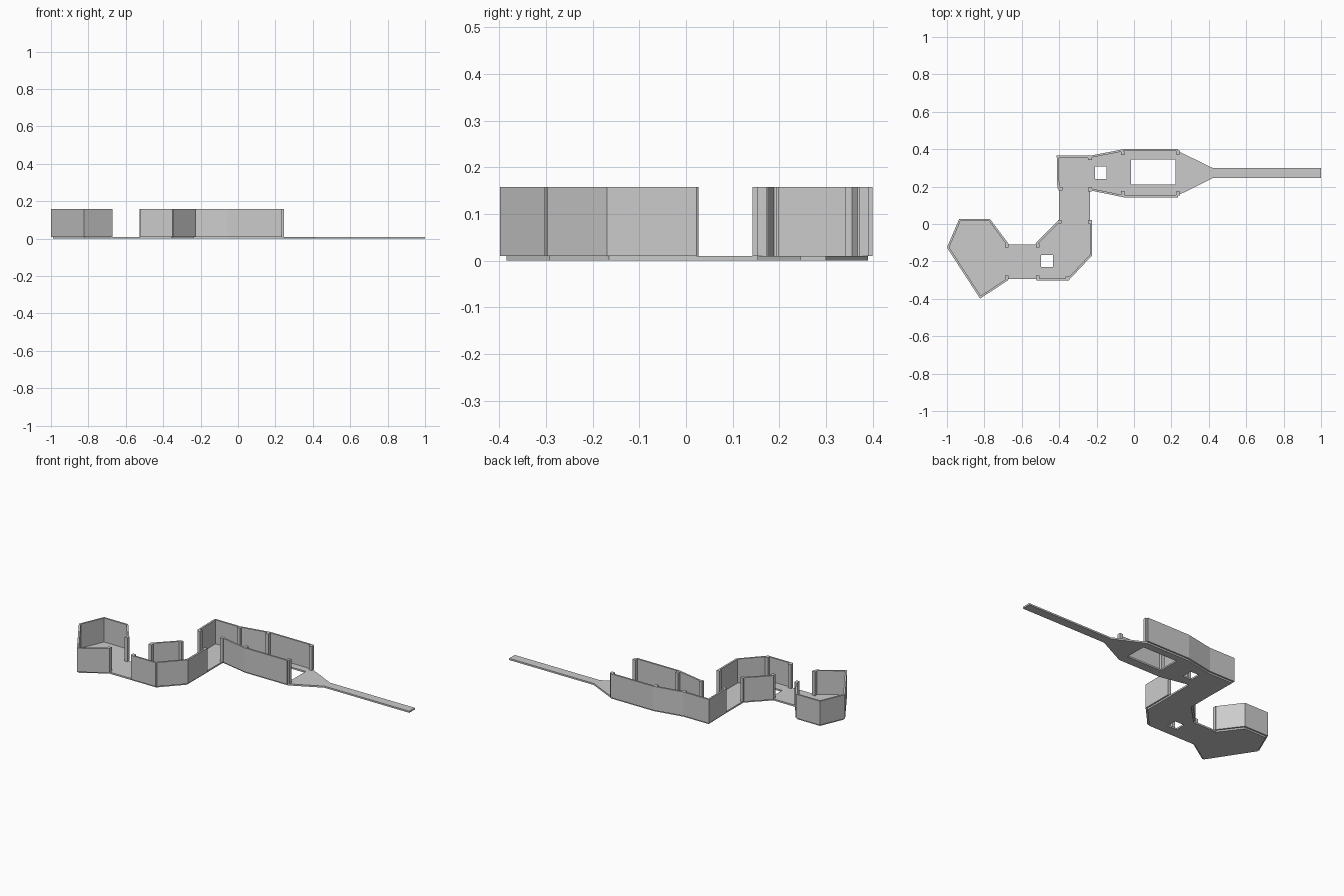
import bpy, bmesh
from mathutils import Vector

if "Cube" in bpy.data.objects:
    bpy.data.objects.remove(bpy.data.objects["Cube"])

FLOOR_T, TOP, WALL_T = 0.01, 0.158, 0.01

# Floor outline, clockwise from the corridor tip
OUT = [(1, .30), (1, .245), (.42, .245), (.235, .153), (-.055, .153), (-.235, .19),
       (-.235, .02), (-.235, -.165), (-.355, -.293), (-.52, -.293), (-.68, -.293),
       (-.82, -.385), (-.989, -.125), (-.928, .017), (-.775, .017), (-.68, -.11),
       (-.52, -.11), (-.40, .01), (-.40, .19), (-.403, .355), (-.235, .355),
       (-.055, .39), (.235, .39), (.42, .30)]


def rect(x0, y0, x1, y1):
    return [(x0, y0), (x1, y0), (x1, y1), (x0, y1)]


def slab(name, loops, z0, z1):
    """Extruded flat shape; loops after the first are holes."""
    cu = bpy.data.curves.new(name + "_curve", 'CURVE')
    cu.dimensions = '2D'
    cu.fill_mode = 'BOTH'
    cu.extrude = (z1 - z0) / 2
    for pts in loops:
        sp = cu.splines.new('POLY')
        sp.points.add(len(pts) - 1)
        for p, (x, y) in zip(sp.points, pts):
            p.co = (x, y, 0, 1)
        sp.use_cyclic_u = True
    tmp = bpy.data.objects.new(name + "_tmp", cu)
    bpy.context.collection.objects.link(tmp)
    dg = bpy.context.evaluated_depsgraph_get()
    me = bpy.data.meshes.new_from_object(tmp.evaluated_get(dg))
    bpy.data.objects.remove(tmp)
    bm = bmesh.new()
    bm.from_mesh(me)
    bmesh.ops.remove_doubles(bm, verts=bm.verts, dist=1e-5)
    bmesh.ops.recalc_face_normals(bm, faces=bm.faces)
    bm.to_mesh(me)
    bm.free()
    me.name = name
    for poly in me.polygons:
        poly.use_smooth = False
    ob = bpy.data.objects.new(name, me)
    ob.location.z = (z0 + z1) / 2
    bpy.context.collection.objects.link(ob)


def wall(name, pts):
    """Thin mitred wall standing just outside a run of floor edges."""
    p = [Vector(q) for q in pts]
    n = []
    for a, b in zip(p, p[1:]):
        d = (b - a).normalized()
        n.append(Vector((-d.y, d.x)))
    outer = []
    for i, q in enumerate(p):
        a, b = n[max(i - 1, 0)], n[min(i, len(n) - 1)]
        outer.append(q + (a + b) * WALL_T / (1 + a.dot(b)))
    inner = []
    for i, q in enumerate(p):
        a, b = n[max(i - 1, 0)], n[min(i, len(n) - 1)]
        inner.append(q - (a + b) * 0.001 / (1 + a.dot(b)))
    slab(name, [[tuple(v) for v in inner + outer[::-1]]], FLOOR_T, TOP)


# Floor with three openings
slab("floor", [OUT, rect(-.015, .21, .222, .345), rect(-.208, .24, -.148, .307),
               rect(-.497, -.23, -.432, -.165)], 0, FLOOR_T)

# Walls along the rooms, leaving the doorways and passages open
for name, i, j in [("front_hall_wall", 3, 5), ("bend_outer_wall", 6, 9),
                   ("end_room_wall", 10, 15), ("bend_inner_wall", 16, 17),
                   ("back_hall_wall", 18, 22)]:
    wall(name, OUT[i:j + 1])

# Door posts just inside the walls
POSTS = [(.235, .163), (.235, .382), (-.06, .166), (-.06, .378), (-.235, .352),
         (-.235, .185), (-.393, .188), (-.397, .012), (-.235, .012), (-.68, -.115),
         (-.68, -.286), (-.515, -.115), (-.515, -.286), (-.355, -.29)]
for k, (x, y) in enumerate(POSTS):
    slab(f"door_post_{k + 1}", [rect(x - .01, y - .01, x + .01, y + .01)], FLOOR_T, TOP)
